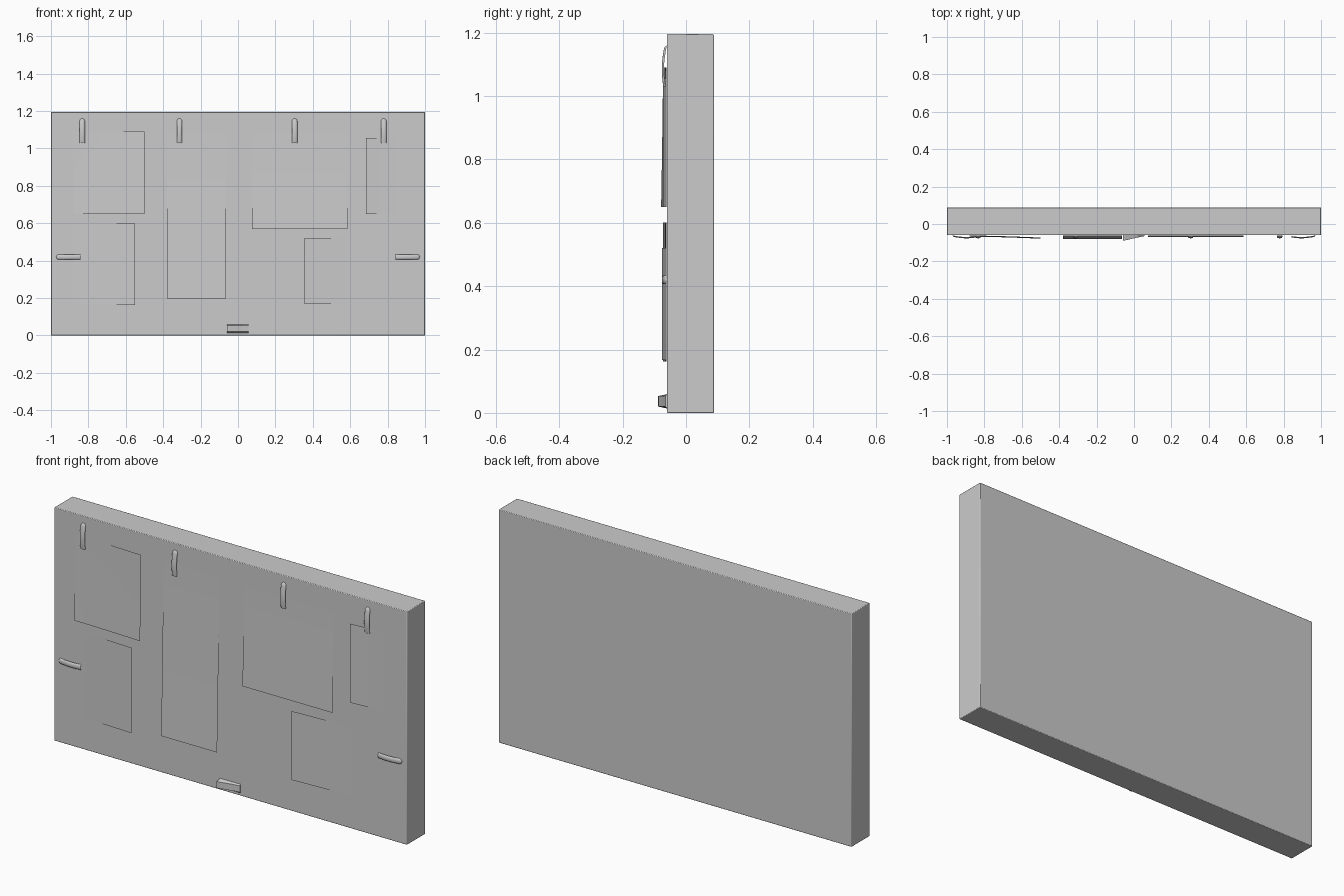
import bpy, bmesh, math

if "Cube" in bpy.data.objects:
    bpy.data.objects.remove(bpy.data.objects["Cube"])

FRONT = -0.06          # y of the board's front face


def make_object(name, bm, smooth=True):
    bmesh.ops.recalc_face_normals(bm, faces=bm.faces)
    me = bpy.data.meshes.new(name)
    bm.to_mesh(me)
    bm.free()
    ob = bpy.data.objects.new(name, me)
    bpy.context.collection.objects.link(ob)
    if smooth:
        for p in me.polygons:
            p.use_smooth = True
    return ob


def grid_surface(name, func, nu, nv):
    """Thin sheet from func(u, v) -> (x, y, z), u and v in 0..1."""
    bm = bmesh.new()
    rows = [[bm.verts.new(func(i / nu, j / nv)) for i in range(nu + 1)]
            for j in range(nv + 1)]
    for a, b in zip(rows, rows[1:]):
        for i in range(nu):
            bm.faces.new((a[i], a[i + 1], b[i + 1], b[i]))
    ob = make_object(name, bm)
    # sheets face the viewer
    if ob.data.polygons[len(ob.data.polygons) // 2].normal.y > 0:
        ob.data.flip_normals()
    return ob


# Board: one thick slab with barely softened edges
bpy.ops.mesh.primitive_cube_add(size=1, location=(0, 0.014, 0.5975))
board = bpy.context.object
board.name = "board"
board.scale = (2, 0.148, 1.195)
bpy.ops.object.transform_apply(location=False, rotation=False, scale=True)
bev = board.modifiers.new("edge", 'BEVEL')
bev.width = 0.003
bev.segments = 2
bpy.ops.object.shade_smooth_by_angle()


# Papers: x0, x1, z0, z1, lift towards left, right, bottom
def paper(name, x0, x1, z0, z1, left=0, right=0, bottom=0):
    def f(u, v):
        lift = 0.0015 + left * (1 - u) ** 1.5 + right * u ** 1.5 + bottom * (1 - v) ** 1.3
        return (x0 + (x1 - x0) * u, FRONT - lift, z0 + (z1 - z0) * v)
    return grid_surface(name, f, 8, 8)


paper("paper_upper_left", -0.88, -0.50, 0.65, 1.09, right=0.011, bottom=0.006)
paper("paper_tall", -0.38, -0.063, 0.197, 1.085, bottom=0.018)
paper("paper_wide", 0.075, 0.585, 0.57, 1.08, bottom=0.009)
paper("paper_narrow", 0.685, 0.87, 0.65, 1.055, left=0.011)
paper("paper_lower_left", -0.88, -0.552, 0.162, 0.60, right=0.011)
paper("paper_lower_right", 0.355, 0.71, 0.167, 0.52, left=0.014)


# Strips: arched rounded tabs, round end at the outer end, open inner end
def strip(name, cx, cz, direction):
    length = 0.13
    dx, dz = direction                       # from round end to open end

    def f(u, v):
        s = v * v if v < 0.5 else v - 0.25   # denser rings at the round end
        s /= 0.75
        d = s * length
        r = 0.014
        w = math.sqrt(max(0, r * r - (r - d) ** 2)) if d < r else r
        a = math.pi * u
        across = -w * math.cos(a)
        bow = 0.009 * math.sin(math.pi * min(1, s * 0.85)) 
        y = FRONT - 0.0005 - bow - 0.007 * (w / r) * math.sin(a)
        return (cx + dx * d + dz * across, y, cz + dz * d + dx * across)
    return grid_surface(name, f, 10, 16)


for i, x in enumerate((-0.833, -0.313, 0.303, 0.779)):
    strip(f"top_strip_{i + 1}", x, 1.16, (0, -1))
for side in (-1, 1):
    strip("left_strip" if side < 0 else "right_strip", side * 0.972, 0.42, (-side, 0))

# Bottom block: wedge, proud on the left and falling to the board on the right
bm = bmesh.new()
sections = []
for x, y in ((-0.06, -0.088), (-0.045, -0.087), (0.02, -0.072), (0.056, -0.065)):
    sections.append([bm.verts.new(c) for c in (
        (x, FRONT, 0.014), (x, y, 0.020), (x, y, 0.053), (x, FRONT, 0.059))])
for a, b in zip(sections, sections[1:]):
    for i in range(4):
        j = (i + 1) % 4
        bm.faces.new((a[i], a[j], b[j], b[i]))
bm.faces.new(sections[0])
bm.faces.new(sections[-1])
block = make_object("bottom_block", bm, smooth=False)
